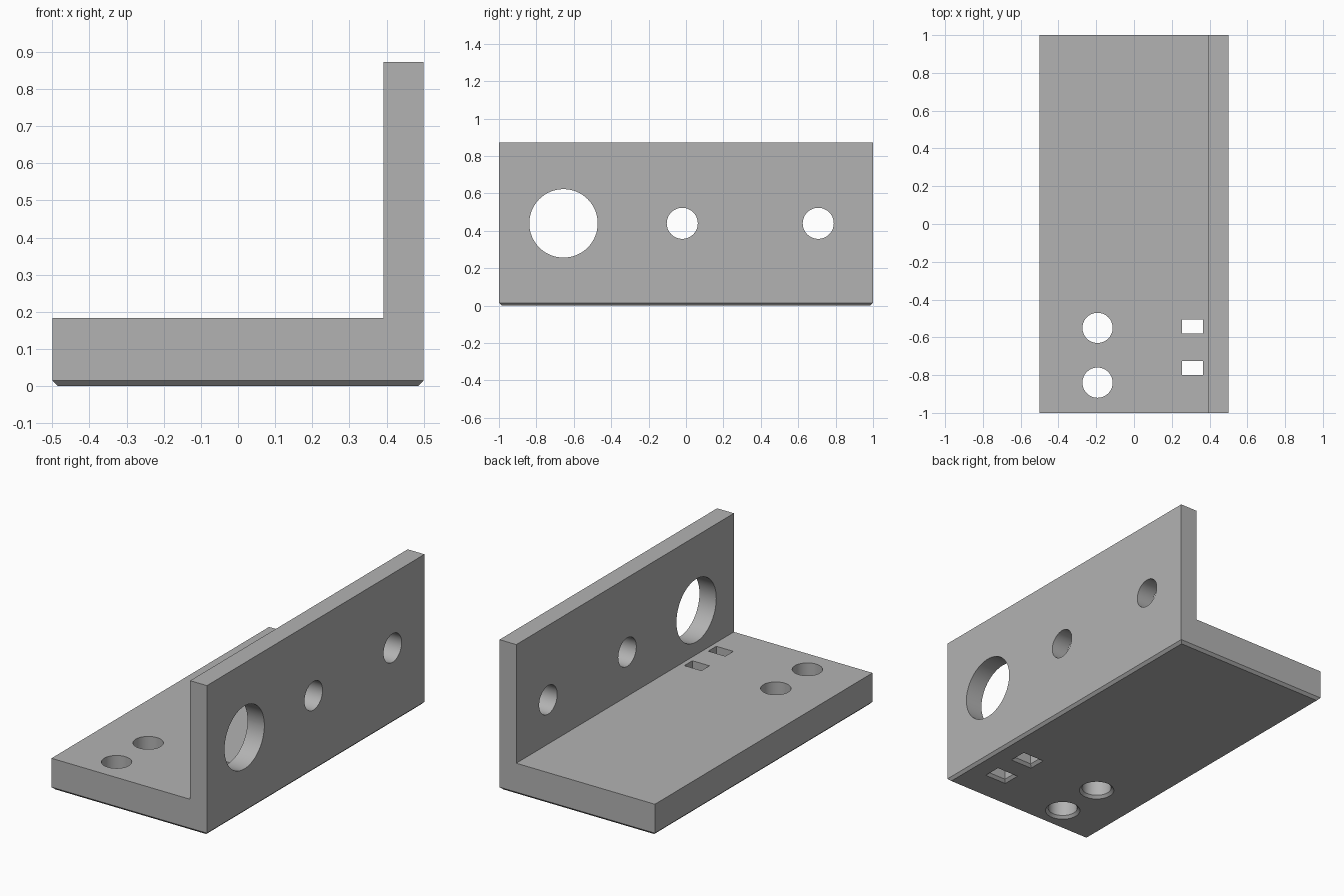
import bpy
import bmesh
from math import cos, sin, pi, radians

default = bpy.data.objects.get("Cube")
if default:
    bpy.data.objects.remove(default, do_unlink=True)

CHAMFER = 0.015
WALL_X, WALL_TOP, BASE_TOP = 0.392, 0.873, 0.183
SIDES = 64

grey = bpy.data.materials.new("plain grey")
grey.use_nodes = True
colour = (0.45, 0.45, 0.45, 1)
grey.diffuse_color = colour
grey.node_tree.nodes["Principled BSDF"].inputs["Base Color"].default_value = colour


def make_object(name, bm):
    bmesh.ops.recalc_face_normals(bm, faces=bm.faces)
    mesh = bpy.data.meshes.new(name)
    bm.to_mesh(mesh)
    bm.free()
    mesh.materials.append(grey)
    obj = bpy.data.objects.new(name, mesh)
    bpy.context.collection.objects.link(obj)
    return obj


def loft(bm, rings):
    """Closed solid through matching rings of points."""
    loops = [[bm.verts.new(p) for p in ring] for ring in rings]
    n = len(loops[0])
    for a, b in zip(loops, loops[1:]):
        for i in range(n):
            j = (i + 1) % n
            bm.faces.new((a[i], a[j], b[j], b[i]))
    bm.faces.new(loops[0])
    bm.faces.new(loops[-1])


def circle(r):
    return [(r * cos(2 * pi * i / SIDES), r * sin(2 * pi * i / SIDES)) for i in range(SIDES)]


def rectangle(hx, hy):
    return [(-hx, -hy), (hx, -hy), (hx, hy), (-hx, hy)]


def floor_cut(bm, x, y, outline):
    """Vertical cut that flares out through the underside."""
    levels = [(-CHAMFER, 2 * CHAMFER), (CHAMFER, 0), (BASE_TOP + 0.1, 0)]
    loft(bm, [[(x + u, y + v, z) for u, v in outline(grow)] for z, grow in levels])


# L-shaped bracket body, extruded along y
bm = bmesh.new()
profile = [(-0.5, 0), (0.5, 0), (0.5, WALL_TOP), (WALL_X, WALL_TOP),
           (WALL_X, BASE_TOP), (-0.5, BASE_TOP)]
loft(bm, [[(x, y, z) for x, z in profile] for y in (-1, 1)])
rim = [e for e in bm.edges if all(v.co.z < 0.001 for v in e.verts)]
bmesh.ops.bevel(bm, geom=rim, offset=CHAMFER, offset_type='OFFSET',
                segments=1, affect='EDGES')
bracket = make_object("angle_bracket", bm)

# Wall holes, then floor holes and slots
bm = bmesh.new()
for y, r in ((-0.655, 0.183), (-0.02, 0.083), (0.707, 0.083)):
    loft(bm, [[(x, y + u, 0.44 + v) for u, v in circle(r)] for x in (0.3, 0.6)])
for y in (-0.55, -0.84):
    floor_cut(bm, -0.193, y, lambda g: circle(0.08 + g))
for y in (-0.543, -0.763):
    floor_cut(bm, 0.31, y, lambda g: rectangle(0.055 + g, 0.037 + g))
cutter = make_object("hole_cutter", bm)
cutter.hide_render = True

# Cut the holes and keep the finished mesh
cut = bracket.modifiers.new("holes", 'BOOLEAN')
cut.operation = 'DIFFERENCE'
cut.solver = 'EXACT'
cut.object = cutter
bpy.ops.object.select_all(action='DESELECT')
bracket.select_set(True)
bpy.context.view_layer.objects.active = bracket
bpy.ops.object.modifier_apply(modifier=cut.name)
bpy.data.objects.remove(cutter, do_unlink=True)
bpy.ops.object.shade_smooth_by_angle(angle=radians(30))
